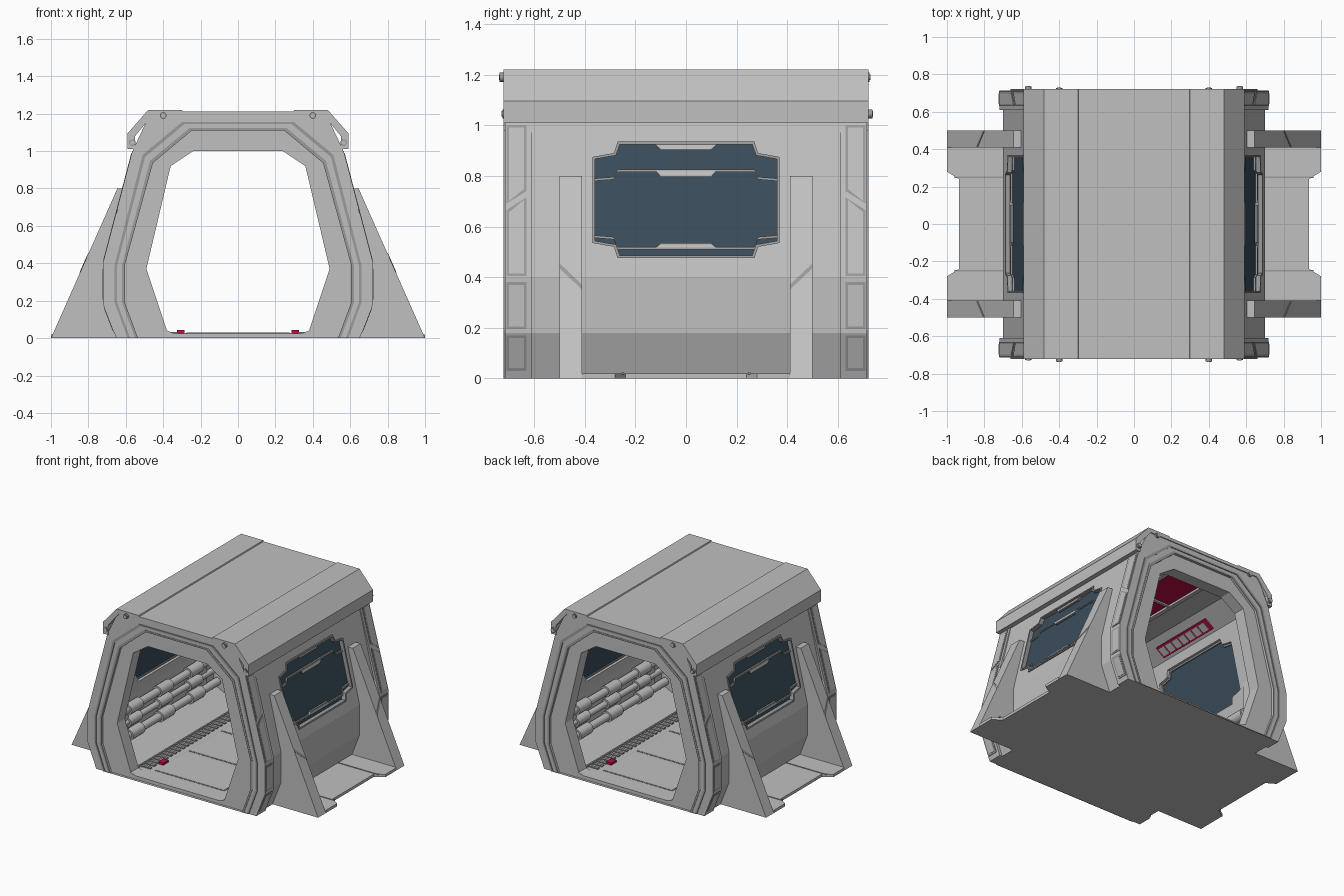
import bpy, bmesh, math
from mathutils import Matrix

if "Cube" in bpy.data.objects:
    bpy.data.objects.remove(bpy.data.objects["Cube"])


def material(name, rgb):
    m = bpy.data.materials.new(name)
    m.use_nodes = True
    m.diffuse_color = (*rgb, 1)
    m.node_tree.nodes["Principled BSDF"].inputs["Base Color"].default_value = (*rgb, 1)
    return m


GREY = material("light_grey", (.53, .53, .53))
TRIM = material("trim_grey", (.33, .33, .33))
BLUE = material("window_blue", (.042, .074, .104))
RED = material("crimson", (.52, .004, .06))


def finish(name, bm, mat):
    bmesh.ops.recalc_face_normals(bm, faces=bm.faces)
    me = bpy.data.meshes.new(name)
    bm.to_mesh(me)
    bm.free()
    me.materials.append(mat)
    ob = bpy.data.objects.new(name, me)
    bpy.context.collection.objects.link(ob)
    return ob


def loft(name, loops, mat, closed=False):
    """Bridge matching loops; cap the ends, or join last to first."""
    bm = bmesh.new()
    rows = [[bm.verts.new(p) for p in loop] for loop in loops]
    pairs = list(zip(rows, rows[1:])) + ([(rows[-1], rows[0])] if closed else [])
    n = len(rows[0])
    for a, b in pairs:
        for i in range(n):
            j = (i + 1) % n
            bm.faces.new((a[i], a[j], b[j], b[i]))
    if not closed:
        bm.faces.new(rows[0])
        bm.faces.new(rows[-1])
    return finish(name, bm, mat)


def full(half):
    return half + [(-x, z) for x, z in reversed(half)]


def at_y(pts, y):
    return [(x, y, z) for x, z in pts]


def prism_y(name, pts, y0, y1, mat):
    return loft(name, [at_y(pts, y0), at_y(pts, y1)], mat)


def ring(name, outer, inner, y0, y1, mat):
    o, i = full(outer), full(inner)
    return loft(name, [at_y(o, y0), at_y(o, y1), at_y(i, y1), at_y(i, y0)], mat, True)


def box(name, x, y, z, mat):
    return prism_y(name, [(x[0], z[0]), (x[1], z[0]), (x[1], z[1]), (x[0], z[1])], *y, mat)


def cylinder(name, r, length, loc, mat, sides=12):
    bm = bmesh.new()
    bmesh.ops.create_cone(bm, cap_ends=True, segments=sides, radius1=r, radius2=r, depth=length,
                          matrix=Matrix.Translation(loc) @ Matrix.Rotation(math.pi / 2, 4, "X"))
    for f in bm.faces:
        f.smooth = len(f.verts) == 4
    return finish(name, bm, mat)


def x_on(profile, z):
    """Surface x of a side profile at height z."""
    for (x0, z0), (x1, z1) in zip(profile, profile[1:]):
        if z <= z1:
            return x0 + (x1 - x0) * (z - z0) / (z1 - z0)
    return profile[-1][0]


def plate(name, profile, s, pts, lo, hi, mat):
    """Slab of (y, z) outline lying on a side surface."""
    return loft(name, [[(s * (x_on(profile, z) + o), y, z) for y, z in pts] for o in (lo, hi)], mat)


def inset(pts, d):
    cy = sum(p[0] for p in pts) / len(pts)
    cz = sum(p[1] for p in pts) / len(pts)
    hy = max(abs(p[0] - cy) for p in pts)
    hz = max(abs(p[1] - cz) for p in pts)
    return [(cy + (y - cy) * (1 - d / hy), cz + (z - cz) * (1 - d / hz)) for y, z in pts]


BODY = [(.63, 0), (.70, .18), (.70, .40), (.555, 1.01), (.47, 1.19)]
ROOM = [(.42, .025), (.62, .12), (.64, .40), (.50, 1.0), (.36, 1.10)]
FRAME = [(.65, 0), (.72, .18), (.72, .40), (.56, 1.01), (.47, 1.2)]
OPENING = [(.34, .025), (.38, .04), (.49, .37), (.36, .92), (.24, 1.0)]
BAND = [(.59, 0), (.66, .19), (.66, .39), (.51, .98), (.30, 1.155)]
FIN = [(1, 0), (.645, .8)]


def band(d):
    return [(x - d, z if z < .9 else z - d * .8) for x, z in BAND]


# Hollow body with window holes
body = ring("body_shell", BODY, ROOM, -.66, .66, GREY)
half_window = [(-.37, .535), (-.285, .52), (-.27, .475)]
low = half_window + [(-y, z) for y, z in reversed(half_window)]
window = low + [(y, 1.41 - z) for y, z in reversed(low)]
for s in (1, -1):
    cutter = plate("window_cutter", BODY, s, window, -.15, .1, GREY)
    cutter.hide_render = True
    mod = body.modifiers.new("window_hole", "BOOLEAN")
    mod.operation, mod.solver, mod.object = "DIFFERENCE", "EXACT", cutter
    bpy.context.view_layer.objects.active = body
    bpy.ops.object.modifier_apply(modifier=mod.name)
    bpy.data.objects.remove(cutter)

# Roof cap with a shallow centre recess
roof = [(.59, 1.01), (.59, 1.095), (.48, 1.22), (.30, 1.22), (.297, 1.212)]
under = [(.55, 1.01), (.55, 1.08), (.46, 1.19)]
prism_y("roof_cap", full(roof) + list(reversed(full(under))), -.722, .722, GREY)

# End frames, layered trim and bolts
for e, end in ((-1, "front"), (1, "back")):
    ring(end + "_frame", FRAME, OPENING, e * .61, e * .70, GREY)
    ring(end + "_frame_lip", FRAME, band(.055), e * .695, e * .715, GREY)
    ring(end + "_outer_trim", BAND, band(.014), e * .71, e * .721, TRIM)
    ring(end + "_inner_trim", band(.04), band(.055), e * .71, e * .718, TRIM)
    for s in (-1, 1):
        for x, z, proud in ((.40, 1.19, e < 0), (.565, 1.045, e > 0)):
            reach = .012 if proud else .002
            cylinder(end + "_bolt_rim", .018, .02, (s * x, e * (.714 + reach), z), TRIM)
            cylinder(end + "_bolt", .011, .02, (s * x, e * (.717 + reach), z), GREY)

for s, side in ((1, "left"), (-1, "right")):
    # Panels on the end frame flanks
    for e in (-1, 1):
        a, b = e * .63, e * .71
        panels = [[(a, .03), (b, .03), (b, .17), (a, .17)],
                  [(a, .195), (b, .195), (b, .38), (a, .38)],
                  [(a, .405), (b, .405), (b, .665), (a, .715)],
                  [(a, .74), (b, .69), (b, 1.0), (a, 1.0)]]
        for p in panels:
            plate(side + "_flank_panel_edge", FRAME, s, p, -.01, .003, TRIM)
            plate(side + "_flank_panel", FRAME, s, inset(p, .011), -.01, .005, GREY)

        # Triangular support fins
        fin = [(s * x, z) for x, z in FIN + [(.60, .8), (.60, 0)]]
        prism_y(side + "_support_fin", fin, e * .41, e * .50, GREY)
        seam = [(e * .41, .37), (e * .50, .455), (e * .50, .435), (e * .41, .35)]
        plate(side + "_fin_seam", FIN, s, seam, -.01, .003, TRIM)
        box(side + "_foot_seam", (s * .64, s * .96), (e * .245, e * .255), (.015, .024), TRIM)

        # Rungs inside by the openings
        for k in range(11):
            z = .22 + k * .06
            rung = [(e * .55, z), (e * .60, z), (e * .60, z + .025), (e * .55, z + .025)]
            plate(side + "_wall_rung", ROOM, s, rung, -.02, .01, GREY)

    # Foot plate with a notched outer edge
    edge = [(.6, -.41), (1, -.41), (1, -.28), (.935, -.24)]
    edge += [(x, -y) for x, y in reversed(edge)]
    loft(side + "_foot_plate", [[(s * x, y, z) for x, y in edge] for z in (0, .02)], GREY)

    # Window pane, rim, seams and tabs
    plate(side + "_window_pane", BODY, s, window, -.032, -.022, BLUE)
    small = inset(window, .011)
    loops = [[(s * (x_on(BODY, z) + o), y, z) for y, z in pts]
             for pts, o in ((window, -.04), (window, .008), (small, .008), (small, -.04))]
    loft(side + "_window_rim", loops, TRIM, True)
    for z, step in ((.79, .036), (.565, -.045)):
        line = [(-.36, z), (-.285, z + .006 * (1 if step > 0 else -1)), (-.27, z + step)]
        line += [(-y, h) for y, h in reversed(line)]
        strip = line + [(y, h - .01) for y, h in reversed(line)]
        plate(side + "_window_seam", BODY, s, strip, -.03, -.012, TRIM)
    for z, d in ((.928, -.026), (.826, -.03), (.512, .022)):
        tab = [(-.125, z), (.125, z), (.10, z + d), (-.10, z + d)]
        plate(side + "_window_tab_edge", BODY, s, tab, -.03, -.010, TRIM)
        plate(side + "_window_tab", BODY, s, inset(tab, .005), -.03, -.006, GREY)

    # Pipes with sleeves along the lower wall
    for z, r in ((.15, .028), (.24, .022), (.33, .028)):
        x = s * (x_on(ROOM, z) - r)
        cylinder(side + "_pipe", r, 1.22, (x, 0, z), GREY)
        for y in (-.35, 0, .35):
            cylinder(side + "_pipe_sleeve", r + .012, .14, (x, y, z), GREY)

    # Floor grating and its crimson end marker
    box(side + "_grate_rail", (s * .395, s * .405), (-.58, .58), (.02, .04), GREY)
    for k in range(24):
        y = -.56 + k * .048
        box(side + "_grate_slat", (s * .32, s * .395), (y, y + .022), (.02, .033), TRIM)
    box(side + "_floor_marker", (s * .285, s * .325), (s * .40, s * .46), (.02, .042), RED)

    # Cornice lamp over the window
    slope = [(.48, 1.014), (.41, 1.064), (.40, 1.05), (.47, 1.0)]
    prism_y(side + "_lamp_housing", [(s * x, z) for x, z in slope], -.25, .25, RED)
    for k in range(7):
        y = -.235 + k * .068
        cell = [(s * (.435 + (x - .435) * .7 - .004), 1.025 + (z - 1.025) * .7 - .005) for x, z in slope]
        prism_y(side + "_lamp_cell", cell, y, y + .055, GREY)

# Floor and ceiling panels
for k in range(3):
    y = -.56 + k * .38
    box("floor_panel_edge", (-.28, .28), (y, y + .36), (.02, .027), TRIM)
    box("floor_panel", (-.275, .275), (y + .005, y + .355), (.02, .029), GREY)
box("ceiling_panel", (-.14, .14), (-.56, .56), (1.085, 1.105), RED)
for x in (-.15, .15):
    box("ceiling_rail", (x - .015, x + .015), (-.6, .6), (1.07, 1.105), GREY)
for y in (-.56, -.19, .19, .56):
    box("ceiling_crossbar", (-.14, .14), (y - .01, y + .01), (1.075, 1.105), GREY)
